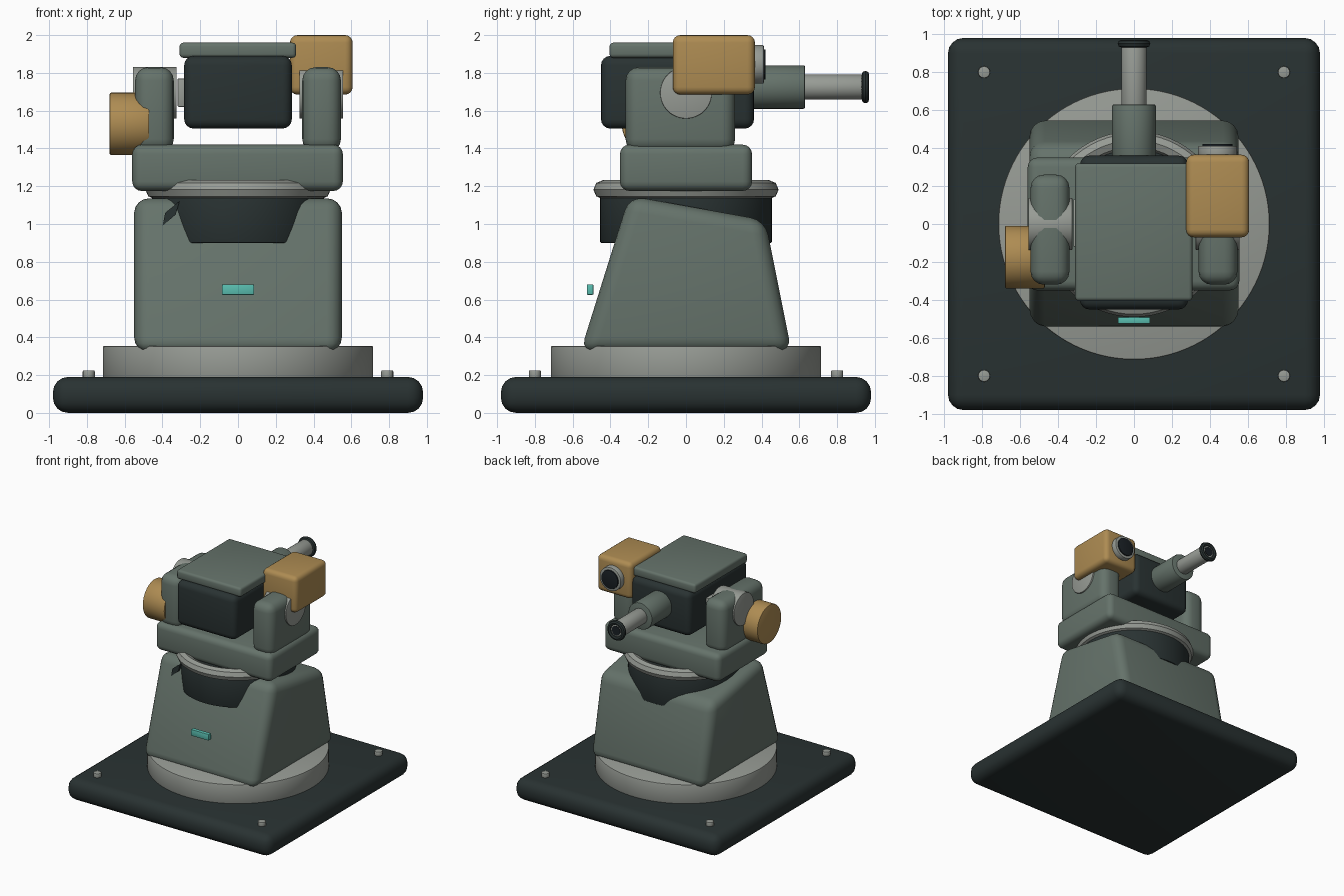
import bpy
import bmesh
import math
from mathutils import Matrix, Vector

old = bpy.data.objects.get("Cube")
if old:
    bpy.data.objects.remove(old, do_unlink=True)


def material(name, r, g, b):
    m = bpy.data.materials.new(name)
    m.use_nodes = True
    m.diffuse_color = (r, g, b, 1)
    m.node_tree.nodes["Principled BSDF"].inputs["Base Color"].default_value = (r, g, b, 1)
    return m


GREEN = material("grey green paint", 0.13, 0.17, 0.145)
DARK = material("dark slate", 0.022, 0.032, 0.032)
METAL = material("light grey metal", 0.31, 0.33, 0.30)
GOLD = material("ochre paint", 0.42, 0.26, 0.085)
TEAL = material("teal marker", 0.10, 0.51, 0.43)
GLASS = material("black glass", 0.010, 0.014, 0.018)


def finish(name, bm, mat, bevel=0, segments=4):
    """Turn a bmesh into a bevelled, smooth shaded object."""
    bmesh.ops.recalc_face_normals(bm, faces=bm.faces)
    mesh = bpy.data.meshes.new(name)
    bm.to_mesh(mesh)
    bm.free()
    mesh.materials.append(mat)
    obj = bpy.data.objects.new(name, mesh)
    bpy.context.collection.objects.link(obj)
    bpy.context.view_layer.objects.active = obj
    obj.select_set(True)
    if bevel:
        mod = obj.modifiers.new("Bevel", "BEVEL")
        mod.width = bevel
        mod.segments = segments
        mod.limit_method = "ANGLE"
        bpy.ops.object.modifier_apply(modifier=mod.name)
    bpy.ops.object.shade_smooth_by_angle(angle=math.radians(35))
    obj.select_set(False)
    return obj


def box(name, x, y, z, mat, bevel=0, segments=4):
    """Box given by its (min, max) range on each axis."""
    bm = bmesh.new()
    bmesh.ops.create_cube(bm, size=1)
    ranges = (x, y, z)
    for v in bm.verts:
        v.co = Vector([r[0] if c < 0 else r[1] for c, r in zip(v.co, ranges)])
    return finish(name, bm, mat, bevel, segments)


def cylinder(name, axis, span, centre, radius, mat, bevel=0, sides=48):
    """Cylinder along an axis; centre lists the other two coordinates in order."""
    bm = bmesh.new()
    bmesh.ops.create_cone(bm, cap_ends=True, segments=sides, radius1=radius,
                          radius2=radius, depth=span[1] - span[0])
    turn = {"x": Matrix.Rotation(math.pi / 2, 4, "Y"),
            "y": Matrix.Rotation(math.pi / 2, 4, "X"), "z": Matrix()}[axis]
    place = list(centre)
    place.insert("xyz".index(axis), sum(span) / 2)
    bm.transform(Matrix.Translation(place) @ turn)
    return finish(name, bm, mat, bevel, 2)


def ring(name, axis, centre, major, minor, mat, steps=64, sides=8):
    """Torus around the given axis, spun from a small circle."""
    bm = bmesh.new()
    circle = bmesh.ops.create_circle(bm, segments=sides, radius=minor)["verts"]
    spin = Matrix.Translation((major, 0, 0)) @ Matrix.Rotation(math.pi / 2, 4, "X")
    bmesh.ops.transform(bm, matrix=spin, verts=circle)
    bmesh.ops.spin(bm, geom=bm.verts[:] + bm.edges[:], axis=(0, 0, 1),
                   cent=(0, 0, 0), angle=math.tau, steps=steps)
    bmesh.ops.remove_doubles(bm, verts=bm.verts, dist=0.0005)
    turn = Matrix.Rotation(math.pi / 2, 4, "X") if axis == "y" else Matrix()
    bm.transform(Matrix.Translation(centre) @ turn)
    return finish(name, bm, mat)


def prism(name, axis, profile, span, mat, bevel=0):
    """Extrude a flat profile along x (y, z points) or y (x, z points)."""
    bm = bmesh.new()
    place = (lambda p, t: (t, *p)) if axis == "x" else (lambda p, t: (p[0], t, p[1]))
    face = bm.faces.new([bm.verts.new(place(p, span[0])) for p in profile])
    extruded = bmesh.ops.extrude_face_region(bm, geom=[face])["geom"]
    shift = Vector(place((0, 0), span[1] - span[0]))
    bmesh.ops.translate(bm, vec=shift,
                        verts=[g for g in extruded if isinstance(g, bmesh.types.BMVert)])
    return finish(name, bm, mat, bevel)


# Ground plate, turntable and corner bolts
box("base_plate", (-0.98, 0.98), (-0.98, 0.98), (0, 0.19), DARK, 0.08)
cylinder("turntable", "z", (0.18, 0.355), (0, 0), 0.715, METAL, 0.008, 96)
for sx, side in ((-1, "right"), (1, "left")):
    for sy, end in ((-1, "front"), (1, "back")):
        cylinder(f"bolt_{end}_{side}", "z", (0.18, 0.225), (sx * 0.79, sy * 0.8),
                 0.032, METAL, 0.006, 16)

# Tapered pedestal with its sloping top
pedestal = [(-0.56, 0.32), (0.56, 0.32), (0.42, 1.02), (-0.30, 1.15)]
prism("pedestal", "x", pedestal, (-0.55, 0.55), GREEN, 0.08)
box("status_marker", (-0.085, 0.085), (-0.525, -0.49), (0.625, 0.68), TEAL, 0.005, 2)
prism("collar_pointer", "y", [(-0.40, 0.99), (-0.33, 1.05), (-0.31, 1.12), (-0.385, 1.06)],
      (-0.35, -0.29), DARK)

# Swivel collar and bearing ring
cylinder("swivel_collar", "z", (0.90, 1.19), (0, 0), 0.455, DARK, 0.006, 64)
ring("bearing_ring", "z", (0, 0, 1.182), 0.44, 0.05, METAL)

# Yoke with two arms and pivot pins
box("yoke_base", (-0.56, 0.555), (-0.35, 0.35), (1.175, 1.42), GREEN, 0.05)
for s, side in ((-1, "right"), (1, "left")):
    box(f"yoke_arm_{side}", sorted((s * 0.34, s * 0.545)), (-0.32, 0.26), (1.38, 1.83),
        GREEN, 0.07)
    cylinder(f"pivot_pin_{side}", "x", sorted((s * 0.325, s * 0.557)), (0, 1.695),
             0.137, METAL, 0.004)

# Tilting body, lid and side plate
box("body", (-0.285, 0.285), (-0.45, 0.36), (1.505, 1.89), DARK, 0.05)
box("body_lid", (-0.31, 0.308), (-0.405, 0.32), (1.88, 1.96), GREEN, 0.02, 3)
box("side_plate", (-0.32, -0.27), (-0.12, 0.13), (1.62, 1.77), METAL, 0.006, 2)

# Barrel with sleeve, rounded muzzle ring and bore
cylinder("barrel_sleeve", "y", (0.30, 0.63), (0, 1.725), 0.115, GREEN, 0.008)
cylinder("barrel", "y", (0.55, 0.957), (0, 1.725), 0.067, METAL, 0.004)
ring("muzzle_ring", "y", (0, 0.95, 1.725), 0.066, 0.02, DARK, 40)
cylinder("bore", "y", (0.95, 0.961), (0, 1.725), 0.04, GLASS, 0, 32)

# Sight box with lens
box("sight_box", (0.275, 0.607), (-0.07, 0.365), (1.685, 2.0), GOLD, 0.04)
cylinder("lens_rim", "y", (0.34, 0.412), (0.44, 1.845), 0.102, METAL, 0.006)
cylinder("lens", "y", (0.40, 0.422), (0.44, 1.845), 0.08, GLASS, 0.004)

# Elevation drum on the right arm
cylinder("elevation_drum", "x", (-0.68, -0.47), (-0.175, 1.53), 0.165, GOLD, 0.008)
